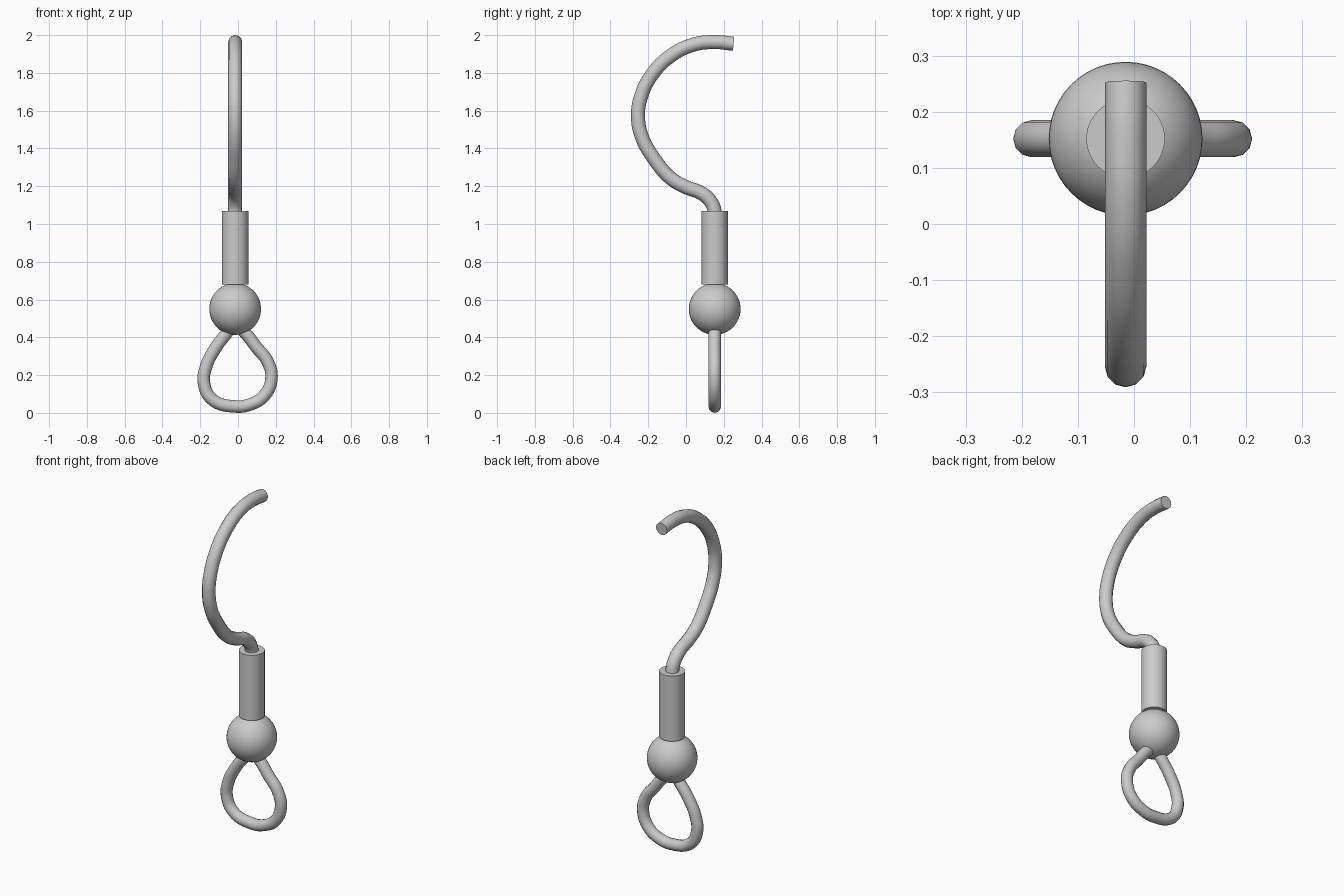
import bpy
import math

if "Cube" in bpy.data.objects:
    bpy.data.objects.remove(bpy.data.objects["Cube"])

CX, CY = -0.015, 0.152  # axis of the shank


def finish(name, angle=40):
    ob = bpy.context.object
    ob.name = name
    bpy.ops.object.shade_smooth_by_angle(angle=math.radians(angle))
    return ob


def tube(name, points, radius, cyclic=False):
    """Round wire swept along a smooth path, turned into a mesh."""
    cu = bpy.data.curves.new(name, 'CURVE')
    cu.dimensions = '3D'
    cu.resolution_u = 8
    cu.bevel_depth = radius
    cu.bevel_resolution = 4
    cu.use_fill_caps = not cyclic
    sp = cu.splines.new('BEZIER')
    sp.bezier_points.add(len(points) - 1)
    for bp, co in zip(sp.bezier_points, points):
        bp.co = co
        bp.handle_left_type = bp.handle_right_type = 'AUTO'
    sp.use_cyclic_u = cyclic
    ob = bpy.data.objects.new(name, cu)
    bpy.context.collection.objects.link(ob)
    bpy.ops.object.select_all(action='DESELECT')
    ob.select_set(True)
    bpy.context.view_layer.objects.active = ob
    bpy.ops.object.convert(target='MESH')
    return finish(name)


# Hook wire, in the y-z plane
hook = [(0.151, 1.0), (0.151, 1.07), (0.13, 1.12), (0.082, 1.163),
        (0.0, 1.195), (-0.08, 1.242), (-0.167, 1.343), (-0.235, 1.465),
        (-0.254, 1.575), (-0.238, 1.675), (-0.182, 1.788), (-0.077, 1.893),
        (0.045, 1.951), (0.156, 1.963), (0.252, 1.954)]
tube("hook", [(CX, y, z) for y, z in hook], 0.037)

# Sleeve
bpy.ops.mesh.primitive_cylinder_add(vertices=48, radius=0.07, depth=0.39,
                                    location=(CX, CY, 0.875))
finish("sleeve")

# Ball
bpy.ops.mesh.primitive_uv_sphere_add(segments=48, ring_count=24, radius=0.137,
                                     location=(CX, CY, 0.55))
finish("ball")

# Eye loop, in the x-z plane
loop = [(-0.015, 0.465), (-0.069, 0.41), (-0.13, 0.326), (-0.170, 0.241),
        (-0.180, 0.156), (-0.135, 0.07), (-0.015, 0.034), (0.065, 0.045),
        (0.138, 0.09), (0.177, 0.183), (0.156, 0.273), (0.098, 0.347),
        (0.04, 0.421)]
tube("eye_loop", [(x, CY, z) for x, z in loop], 0.033, cyclic=True)
